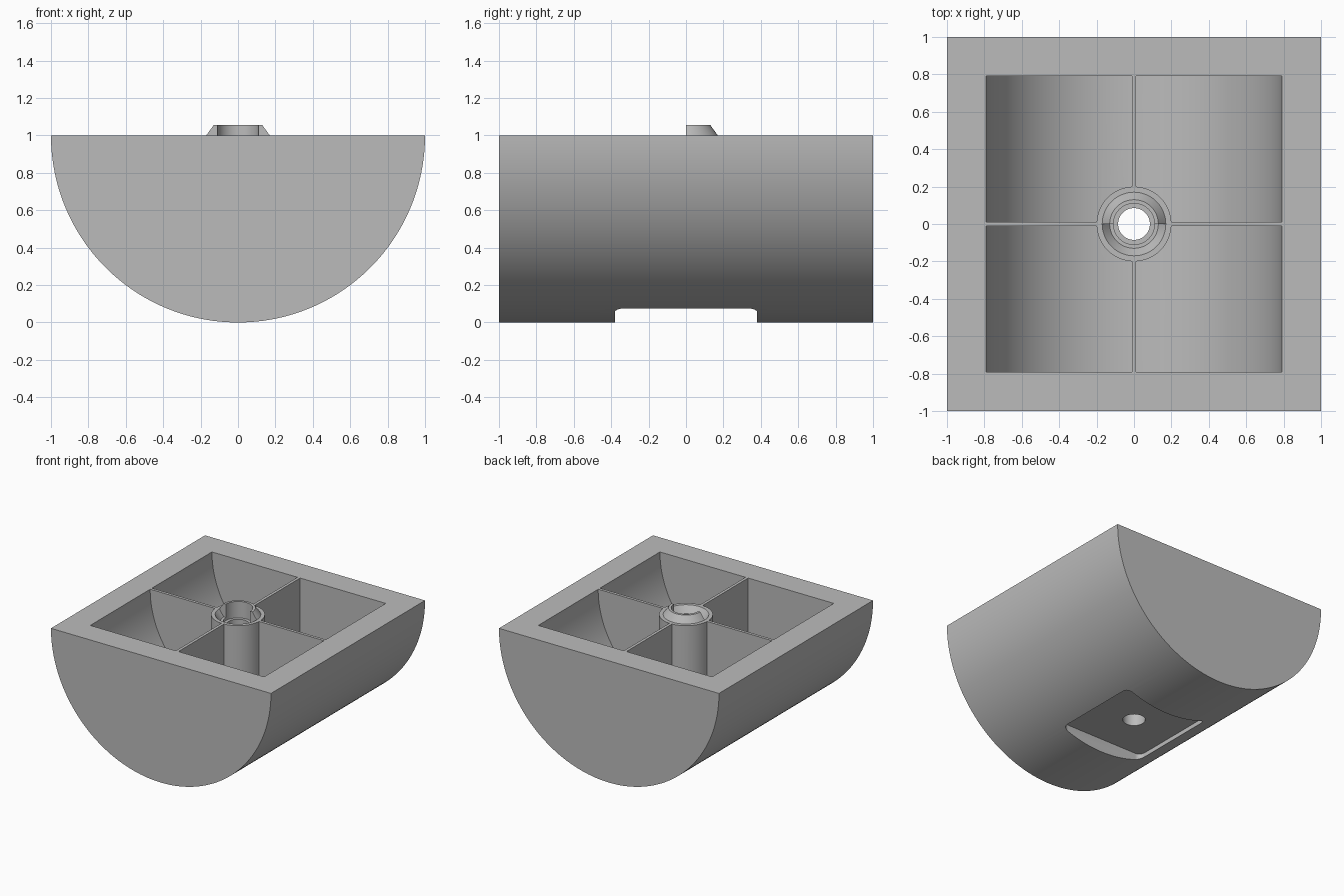
import bpy, bmesh
from math import pi, sin, cos
from mathutils import Vector

cube = bpy.data.objects.get("Cube")
if cube:
    bpy.data.objects.remove(cube, do_unlink=True)

grey = bpy.data.materials.new("plain grey")
grey.use_nodes = True
colour = (0.5, 0.5, 0.5, 1)
grey.diffuse_color = colour
grey.node_tree.nodes["Principled BSDF"].inputs["Base Color"].default_value = colour


def finish(name, bm):
    bmesh.ops.recalc_face_normals(bm, faces=bm.faces)
    mesh = bpy.data.meshes.new(name)
    bm.to_mesh(mesh)
    bm.free()
    mesh.materials.append(grey)
    obj = bpy.data.objects.new(name, mesh)
    bpy.context.collection.objects.link(obj)
    return obj


def prism(name, points, direction):
    """Closed outline extruded along a direction."""
    bm = bmesh.new()
    face = bm.faces.new([bm.verts.new(p) for p in points])
    new = bmesh.ops.extrude_face_region(bm, geom=[face], use_keep_orig=True)["geom"]
    bmesh.ops.translate(bm, vec=Vector(direction),
                        verts=[g for g in new if isinstance(g, bmesh.types.BMVert)])
    return finish(name, bm)


def lathe(name, profile):
    """Full turn of a profile that starts and ends on the axis."""
    bm = bmesh.new()
    verts = [bm.verts.new((r, 0, z)) for r, z in profile]
    edges = [bm.edges.new(pair) for pair in zip(verts, verts[1:])]
    bmesh.ops.spin(bm, geom=verts + edges, axis=(0, 0, 1), cent=(0, 0, 0),
                   angle=2 * pi, steps=64)
    bmesh.ops.remove_doubles(bm, verts=bm.verts, dist=1e-5)
    return finish(name, bm)


def half_lathe(name, profile, angle):
    """Half turn of a closed profile, capped at both ends."""
    bm = bmesh.new()
    face = bm.faces.new([bm.verts.new((r, 0, z)) for r, z in profile])
    rim = list(face.verts) + list(face.edges)
    last = bmesh.ops.spin(bm, geom=rim, axis=(0, 0, 1), cent=(0, 0, 0),
                          angle=angle, steps=32)["geom_last"]
    bm.faces.new([g for g in last if isinstance(g, bmesh.types.BMVert)])
    return finish(name, bm)


def half_round(name, radius, half_length, top):
    """Half cylinder lying along y, flat side up."""
    arc = [pi + pi * i / 96 for i in range(97)]
    pts = [(radius * cos(a), -half_length, 1 + radius * sin(a)) for a in arc]
    if top > 1:
        pts += [(radius, -half_length, top), (-radius, -half_length, top)]
    return prism(name, pts, (0, 2 * half_length, 0))


def box(name, hx, hy, z0, z1):
    pts = [(-hx, -hy, z0), (hx, -hy, z0), (hx, hy, z0), (-hx, hy, z0)]
    return prism(name, pts, (0, 0, z1 - z0))


def cut(target, cutter):
    mod = target.modifiers.new("cut", "BOOLEAN")
    mod.operation = "DIFFERENCE"
    mod.solver = "EXACT"
    mod.object = cutter
    bpy.context.view_layer.objects.active = target
    bpy.ops.object.modifier_apply(modifier=mod.name)
    bpy.data.objects.remove(cutter, do_unlink=True)


# Cavity, leaving the centre post and the crossed partitions
cavity = half_round("cavity", 0.79, 0.79, 1.1)
cut(cavity, lathe("post_space", [(0, -0.1), (0.2, -0.1), (0.2, 1.3), (0, 1.3)]))
cut(cavity, box("long_partition_space", 0.012, 1.2, -0.2, 1.4))
cut(cavity, box("cross_partition_space", 1.2, 0.012, -0.2, 1.4))

# Half cylinder body with its compartments
body = half_round("body", 1.0, 1.0, 1.0)
cut(body, cavity)

# Shallow rounded pocket underneath
corner, inset = 0.05, 0.33
outline = []
for q, (sx, sy) in enumerate([(1, 1), (-1, 1), (-1, -1), (1, -1)]):
    for i in range(9):
        a = (q + i / 8) * pi / 2
        outline.append((sx * inset + corner * cos(a), sy * inset + corner * sin(a), -0.1))
cut(body, prism("pocket", outline, (0, 0, 0.21)))

# Stepped bore through the post
cut(body, lathe("bore", [(0, -0.2), (0.085, -0.2), (0.085, 0.92),
                         (0.11, 0.92), (0.11, 1.2), (0, 1.2)]))

# Tapered half socket at the front and matching half collar at the back
cut(body, half_lathe("socket", [(0.05, 0.945), (0.13, 0.945), (0.21, 1.055),
                                (0.05, 1.055)], -pi))
collar = half_lathe("collar", [(0.11, 1.0), (0.17, 1.0), (0.13, 1.055),
                               (0.11, 1.055)], pi)

# Smooth curves with sharp edges
bpy.ops.object.select_all(action="DESELECT")
for obj in (body, collar):
    obj.select_set(True)
bpy.context.view_layer.objects.active = body
bpy.ops.object.shade_smooth_by_angle(angle=pi / 6)
